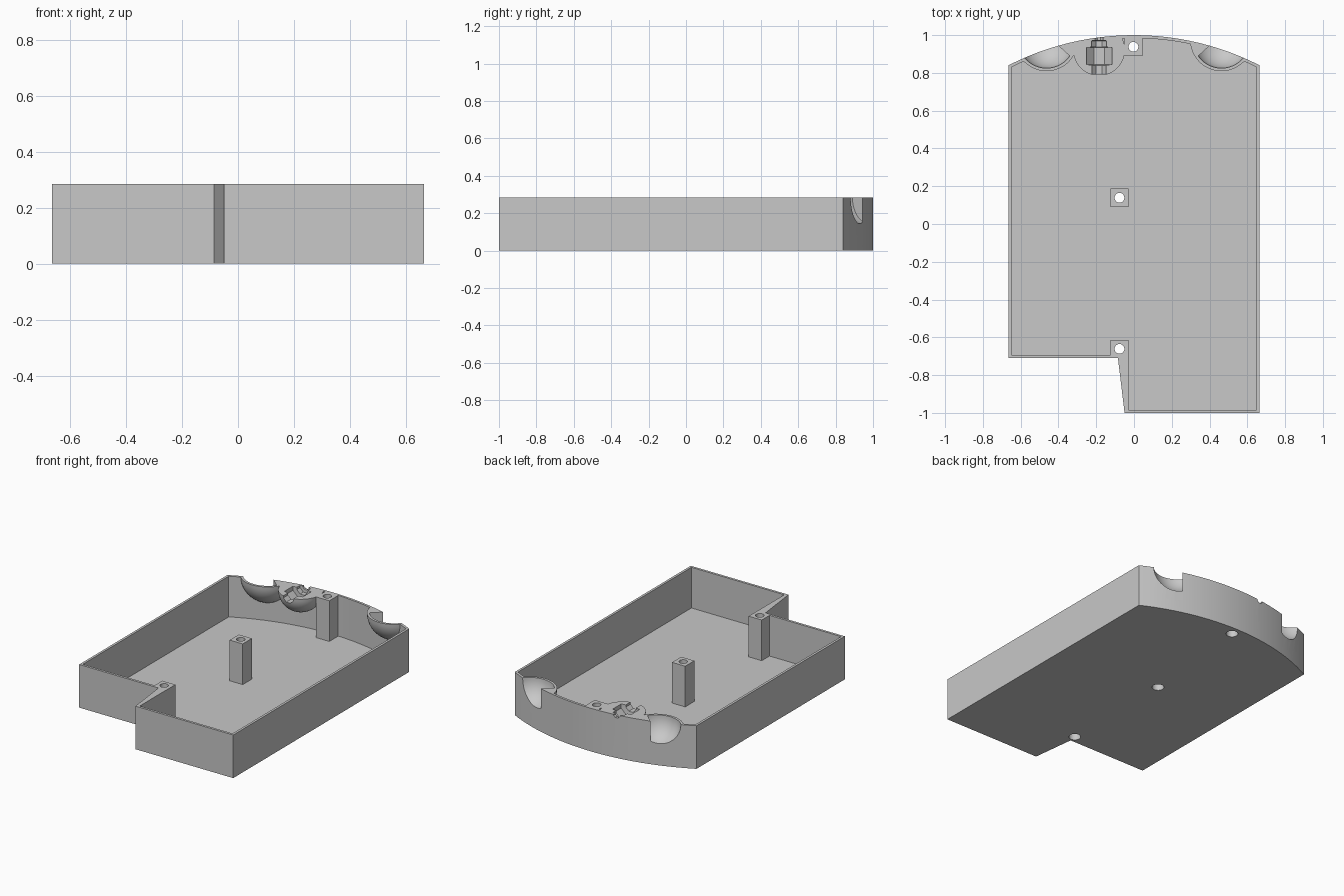
import bpy, bmesh
from math import sin, cos, pi, asin, sqrt
from mathutils import Matrix, Vector

if "Cube" in bpy.data.objects:
    bpy.data.objects.remove(bpy.data.objects["Cube"])

HEIGHT, WALL = 0.285, 0.016
ARC_R, ARC_Y = 1.462, -0.462      # curved back wall

grey = bpy.data.materials.new("plain_grey")
grey.use_nodes = True
grey.diffuse_color = (0.58, 0.58, 0.58, 1)
grey.node_tree.nodes["Principled BSDF"].inputs["Base Color"].default_value = (0.58, 0.58, 0.58, 1)


def finish(bm, name):
    bmesh.ops.recalc_face_normals(bm, faces=bm.faces)
    mesh = bpy.data.meshes.new(name)
    bm.to_mesh(mesh)
    bm.free()
    mesh.materials.append(grey)
    obj = bpy.data.objects.new(name, mesh)
    bpy.context.collection.objects.link(obj)
    return obj


def loft(name, rings):
    """Closed solid through a list of equal-length rings."""
    bm = bmesh.new()
    loops = [[bm.verts.new(p) for p in ring] for ring in rings]
    n = len(loops[0])
    for a, b in zip(loops, loops[1:]):
        for i in range(n):
            j = (i + 1) % n
            bm.faces.new((a[i], a[j], b[j], b[i]))
    bm.faces.new(loops[0])
    bm.faces.new(loops[-1])
    return finish(bm, name)


def prism(name, outline, z0, z1):
    return loft(name, [[(x, y, z) for x, y in outline] for z in (z0, z1)])


def lathe(name, profile, sides, matrix):
    """Turn (radius, height) pairs around the local z axis."""
    angles = [2 * pi * (i + 0.5) / sides for i in range(sides)]
    return loft(name, [[matrix @ Vector((r * cos(a), r * sin(a), h)) for a in angles]
                       for r, h in profile])


def ball(name, center, radius, plane=None):
    """Sphere, optionally cut flat by a (point, normal) plane."""
    bm = bmesh.new()
    bmesh.ops.create_uvsphere(bm, u_segments=48, v_segments=24, radius=radius,
                              matrix=Matrix.Translation(center))
    if plane:
        cut = bmesh.ops.bisect_plane(bm, geom=bm.verts[:] + bm.edges[:] + bm.faces[:],
                                     plane_co=plane[0], plane_no=plane[1], clear_outer=True)
        edges = [e for e in cut["geom_cut"] if isinstance(e, bmesh.types.BMEdge)]
        bmesh.ops.holes_fill(bm, edges=edges, sides=0)
    return finish(bm, name)


def subtract(target, cutter):
    mod = target.modifiers.new("cut", "BOOLEAN")
    mod.operation, mod.solver, mod.object = "DIFFERENCE", "EXACT", cutter
    graph = bpy.context.evaluated_depsgraph_get()
    mesh = bpy.data.meshes.new_from_object(target.evaluated_get(graph))
    target.modifiers.clear()
    target.data = mesh
    bpy.data.objects.remove(cutter)


def back_arc(radius, half, steps=24):
    a = asin(half / radius)
    return [(radius * sin(a - 2 * a * i / steps), ARC_Y + radius * cos(a - 2 * a * i / steps))
            for i in range(steps + 1)]


# Outer block with the stepped front and the curved back
tray = prism("tray", [(-0.665, -0.71), (-0.085, -0.71), (-0.05, -1), (0.665, -1)]
             + back_arc(ARC_R, 0.665), 0, HEIGHT)

# Hollow space, from which the solid inner features are left standing
hollow = prism("hollow", [(-0.649, -0.694), (-0.03, -0.694), (-0.03, -0.984), (0.649, -0.984)]
               + back_arc(ARC_R - WALL, 0.649), WALL, 0.4)

# Square screw posts
posts = [(-0.077, -0.661), (-0.077, 0.139), (-0.003, 0.938)]
for x, y in posts:
    s = 0.048
    top = y + (s if y < 0.5 else 0.12)
    subtract(hollow, prism("post", [(x - s, y - s), (x + s, y - s), (x + s, top), (x - s, top)],
                           -0.1, 0.5))

# Round housings: two corner bowls and the connector holder
TOP = HEIGHT + 0.001
for side in (-1, 1):
    subtract(hollow, ball("bowl_shell", (side * 0.463, 0.975, TOP), 0.166))
subtract(hollow, ball("connector_holder", (-0.185, 0.922, TOP), 0.137))
subtract(tray, hollow)

# Bowl recesses with a flat inner cheek
for side in (-1, 1):
    cheek = ((side * 0.34, 0.889, 0), (side * -0.055, 0.06, 0))
    subtract(tray, ball("bowl_recess", (side * 0.463, 0.975, TOP), 0.15, cheek))

# Stepped connector recess lying along y
along_y = Matrix.Translation((-0.185, 0, TOP)) @ Matrix.Rotation(-pi / 2, 4, "X")
steps = [(0.04, 0.75), (0.04, 0.84), (0.073, 0.845), (0.073, 0.935),
         (0.043, 0.936), (0.043, 0.97), (0.022, 0.971), (0.022, 1.03)]
subtract(tray, lathe("connector_recess", steps, 8, along_y))

# Counterbored screw holes through the posts
for x, y in posts:
    bore = [(0.037, -0.05), (0.037, 0.06), (0.026, 0.061), (0.026, 0.4)]
    subtract(tray, lathe("screw_hole", bore, 24, Matrix.Translation((x, y, 0))))

bpy.ops.object.select_all(action="DESELECT")
tray.select_set(True)
bpy.context.view_layer.objects.active = tray
bpy.ops.object.shade_smooth_by_angle(angle=0.4)
